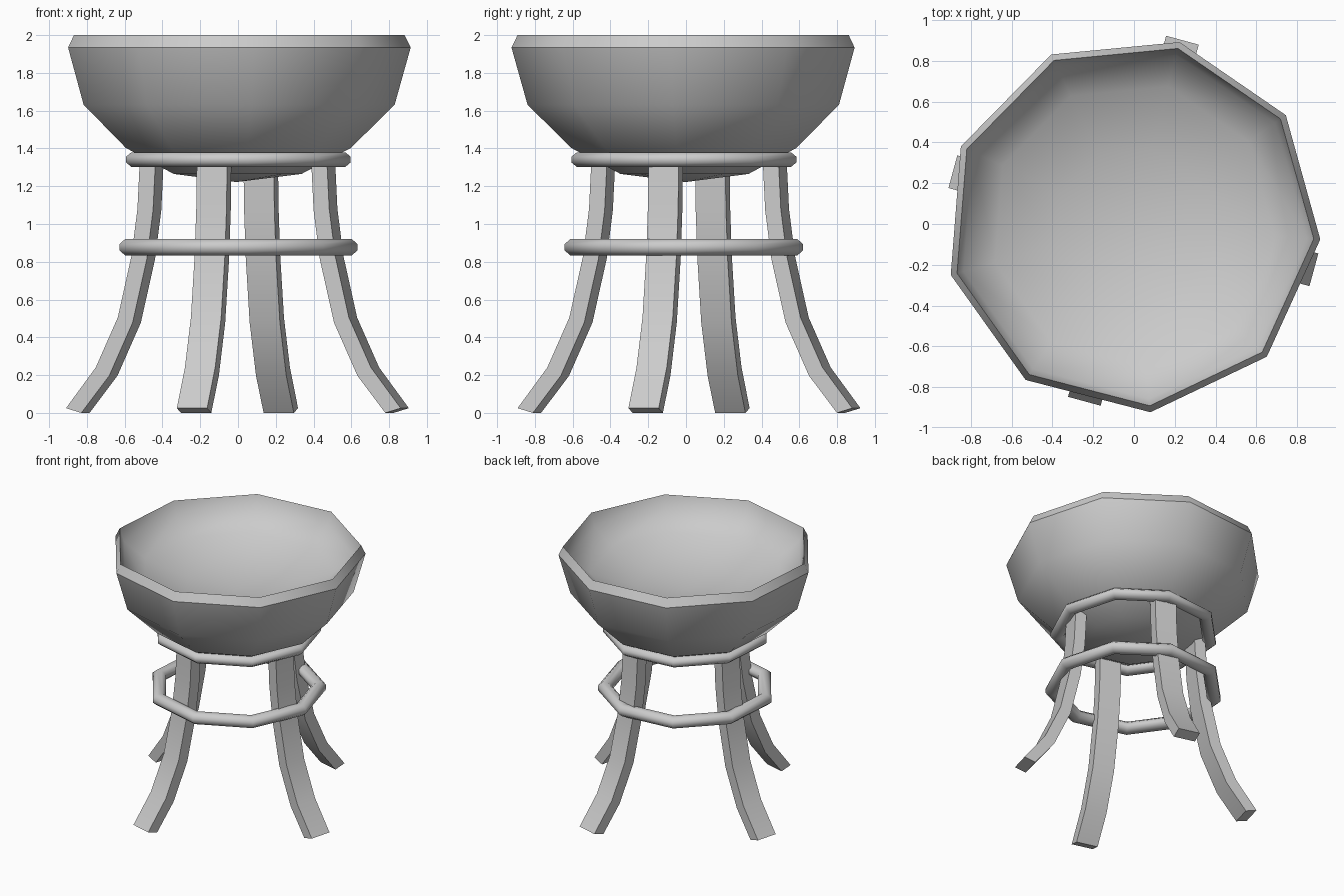
import bpy, bmesh
from math import sin, cos, radians, tau
from mathutils import Vector

if "Cube" in bpy.data.objects:
    bpy.data.objects.remove(bpy.data.objects["Cube"])

SIDES = 9
TURN = radians(-4.5)
CENTRE = (-0.008, -0.003)


def ring_verts(bm, r, z):
    return [bm.verts.new((CENTRE[0] + r * cos(TURN + tau * i / SIDES),
                          CENTRE[1] + r * sin(TURN + tau * i / SIDES), z))
            for i in range(SIDES)]


def bridge(bm, a, b):
    n = len(a)
    for i in range(n):
        j = (i + 1) % n
        bm.faces.new((a[i], a[j], b[j], b[i]))


def finish(bm, name):
    bmesh.ops.recalc_face_normals(bm, faces=bm.faces[:])
    mesh = bpy.data.meshes.new(name)
    bm.to_mesh(mesh)
    bm.free()
    ob = bpy.data.objects.new(name, mesh)
    bpy.context.collection.objects.link(ob)
    return ob


# Hollow bowl: outside from the bottom up, slanted rim, then a shallower inside
def make_bowl():
    profile = [(0.345, 1.265), (0.608, 1.403), (0.84, 1.632), (0.925, 1.934),
               (0.893, 2.0), (0.86, 1.9), (0.7, 1.79), (0.38, 1.69)]
    bm = bmesh.new()
    rings = [ring_verts(bm, r, z) for r, z in profile]
    for a, b in zip(rings, rings[1:]):
        bridge(bm, a, b)
    for ring, z in ((rings[0], 1.222), (rings[-1], 1.65)):
        tip = bm.verts.new((*CENTRE, z))
        for i in range(SIDES):
            bm.faces.new((ring[i], ring[(i + 1) % SIDES], tip))
    for f in bm.faces:
        f.smooth = True
    # crisp rim edges
    for ring in rings[3:5]:
        for i in range(SIDES):
            bm.edges.get((ring[i], ring[(i + 1) % SIDES])).smooth = False
    finish(bm, "bowl")


# Nine-sided hoop with an octagonal tube, wider than tall
def make_hoop(name, outer, z, height, width):
    k8 = 1 / cos(tau / 16)
    a, b = width / 2 * k8, height / 2 * k8
    major = outer - width / 2
    bm = bmesh.new()
    rings = [ring_verts(bm, major + a * cos(tau * (k + 0.5) / 8),
                        z + b * sin(tau * (k + 0.5) / 8)) for k in range(8)]
    for k in range(8):
        bridge(bm, rings[k], rings[(k + 1) % 8])
    for f in bm.faces:
        f.smooth = True
    finish(bm, name)


# Curved leg: outer edge profile (radius, height) thickened inwards
def make_leg(name, angle, width=0.166, thick=0.086):
    outer = [Vector(p) for p in ((0.512, 1.36), (0.526, 1.08), (0.559, 0.83),
                                 (0.634, 0.505), (0.755, 0.24), (0.918, 0.025))]
    radial = Vector((cos(angle), sin(angle), 0))
    side = Vector((-sin(angle), cos(angle), 0)) * width / 2
    base = Vector((-0.003, 0.016, 0))
    bm = bmesh.new()
    sections = []
    for i, p in enumerate(outer):
        d = (outer[min(i + 1, 5)] - outer[max(i - 1, 0)]).normalized()
        q = p + Vector((d.y, -d.x)) * thick
        if i == 5:
            q = Vector((0.834, 0.0))
        po = base + radial * p.x + Vector((0, 0, p.y))
        pi = base + radial * q.x + Vector((0, 0, q.y))
        sections.append([bm.verts.new(v) for v in
                         (po - side, po + side, pi + side, pi - side)])
    for a, b in zip(sections, sections[1:]):
        bridge(bm, a, b)
    bm.faces.new(sections[0])
    bm.faces.new(sections[-1])
    ob = finish(bm, name)
    bpy.ops.object.select_all(action='DESELECT')
    ob.select_set(True)
    bpy.context.view_layer.objects.active = ob
    bpy.ops.object.shade_smooth_by_angle(angle=radians(35))


make_bowl()
make_hoop("upper_hoop", 0.606, 1.341, 0.076, 0.095)
make_hoop("lower_hoop", 0.642, 0.877, 0.085, 0.1)
for i, n in enumerate(("right_leg", "back_leg", "left_leg", "front_leg")):
    make_leg(n, radians(-15.2 + 90 * i))
